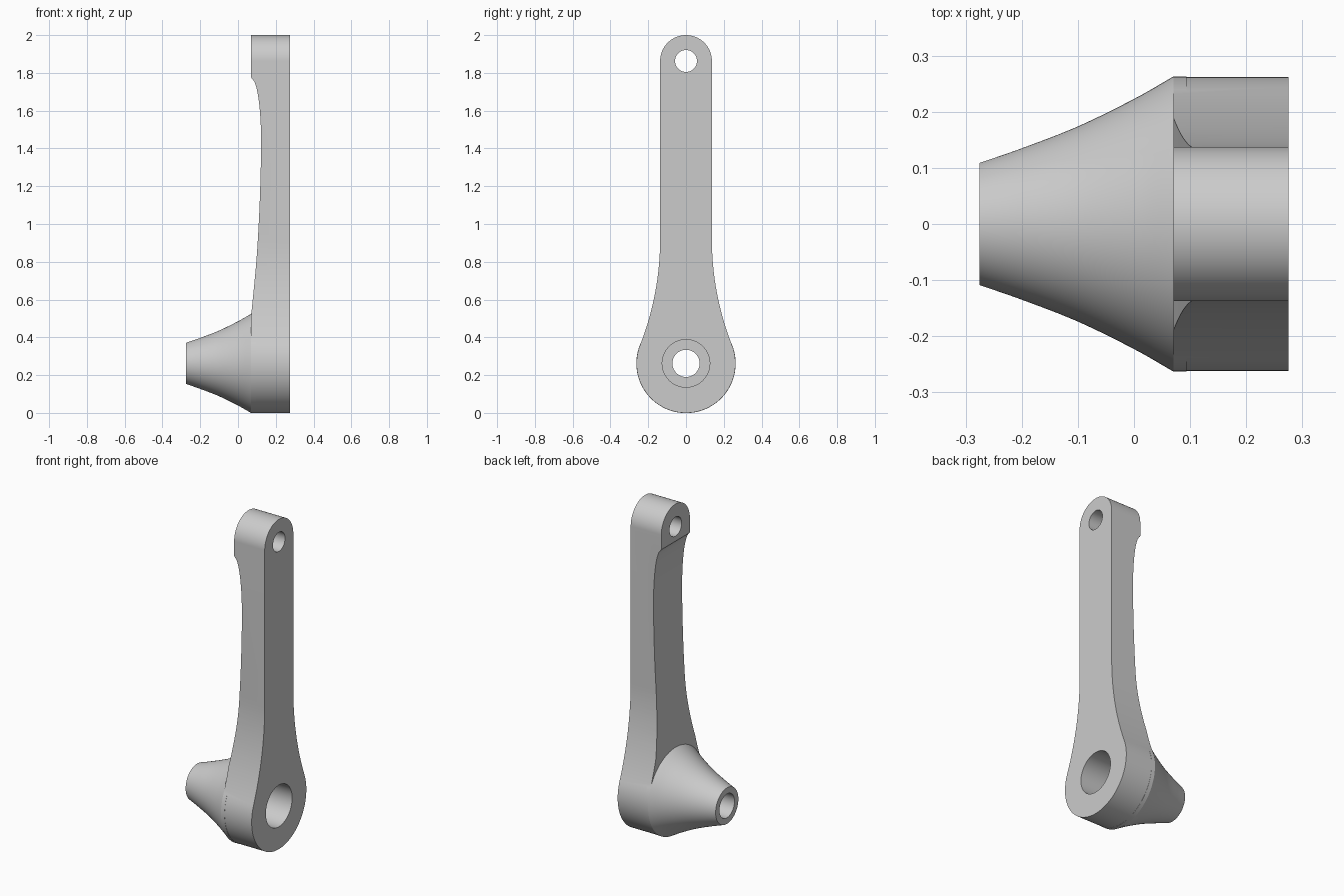
import bpy, bmesh, math
from mathutils import Vector

if "Cube" in bpy.data.objects:
    bpy.data.objects.remove(bpy.data.objects["Cube"], do_unlink=True)

metal = bpy.data.materials.new("light_grey_metal")
metal.use_nodes = True
GREY = (0.6, 0.6, 0.6, 1)
metal.diffuse_color = GREY
metal.node_tree.nodes["Principled BSDF"].inputs["Base Color"].default_value = GREY

BACK, FACE = 0.275, 0.07       # outer and inner planes of the arm
LOW, HIGH = 0.262, 1.863       # heights of the two bores
R_LOW, R_HIGH = 0.262, 0.137   # end radii


def finish(name, bm):
    bmesh.ops.recalc_face_normals(bm, faces=bm.faces)
    mesh = bpy.data.meshes.new(name)
    bm.to_mesh(mesh)
    bm.free()
    mesh.materials.append(metal)
    obj = bpy.data.objects.new(name, mesh)
    bpy.context.collection.objects.link(obj)
    return obj


def prism(name, points, offset):
    """Extrude a closed outline of 3D points along an offset."""
    bm = bmesh.new()
    face = bm.faces.new([bm.verts.new(p) for p in points])
    ext = bmesh.ops.extrude_face_region(bm, geom=[face])
    verts = [v for v in ext["geom"] if isinstance(v, bmesh.types.BMVert)]
    bmesh.ops.translate(bm, verts=verts, vec=offset)
    return finish(name, bm)


def lathe(name, profile, height, steps=96):
    """Turn an (x, radius) profile about the x direction, with end caps."""
    bm = bmesh.new()
    rings = []
    for x, r in profile:
        angles = [2 * math.pi * (i + 0.5) / steps for i in range(steps)]
        rings.append([bm.verts.new((x, r * math.cos(a), height + r * math.sin(a)))
                      for a in angles])
    for a, b in zip(rings, rings[1:]):
        for i in range(steps):
            j = (i + 1) % steps
            bm.faces.new((a[i], a[j], b[j], b[i]))
    bm.faces.new(rings[0])
    bm.faces.new(rings[-1])
    return finish(name, bm)


def combine(target, tool, operation):
    mod = target.modifiers.new("combine", "BOOLEAN")
    mod.operation = operation
    mod.solver = "EXACT"
    mod.object = tool
    bpy.context.view_layer.objects.active = target
    bpy.ops.object.modifier_apply(modifier=mod.name)
    bpy.data.objects.remove(tool, do_unlink=True)


def smooth_curve(points, steps=6):
    """Catmull-Rom curve through 2D points."""
    p = [Vector(q) for q in points]
    p = [2 * p[0] - p[1]] + p + [2 * p[-1] - p[-2]]
    out = []
    for a, b, c, d in zip(p, p[1:], p[2:], p[3:]):
        for i in range(steps):
            t = i / steps
            out.append(0.5 * (2 * b + (c - a) * t + (2 * a - 5 * b + 4 * c - d) * t * t
                              + (3 * b - a - 3 * c + d) * t ** 3))
    return out + [p[-2]]


# Arm outline: round ends joined by a straight and a tangent flare
flare_z = 0.92
dz = flare_z - LOW
R = (R_HIGH ** 2 + dz ** 2 - R_LOW ** 2) / (2 * (R_LOW - R_HIGH))
tangent = math.atan2(dz, R_HIGH + R)
half = []
for i in range(33):
    a = -math.pi / 2 + (tangent + math.pi / 2) * i / 32
    half.append((R_LOW * math.cos(a), LOW + R_LOW * math.sin(a)))
for i in range(1, 17):
    a = tangent * (1 - i / 16)
    half.append((R_HIGH + R - R * math.cos(a), flare_z - R * math.sin(a)))
for i in range(25):
    a = math.pi / 2 * i / 24
    half.append((R_HIGH * math.cos(a), HIGH + R_HIGH * math.sin(a)))
half[-1] = (0, HIGH + R_HIGH)
half[0] = (0, LOW - R_LOW)
outline = half + [(-y, z) for y, z in reversed(half[1:-1])]
crank = prism("crank_arm", [(FACE, y, z) for y, z in outline], (BACK - FACE, 0, 0))

# Scooped relief along the inner face
scoop = smooth_curve([(FACE, 1.775), (0.09, 1.745), (0.107, 1.675), (0.118, 1.57),
                      (0.122, 1.45), (0.12, 1.28), (0.113, 1.07), (0.1, 0.84),
                      (0.085, 0.67), (FACE, 0.52)])
ring = [(x, -0.5, z) for x, z in scoop] + [(-0.1, -0.5, 0.52), (-0.1, -0.5, 1.775)]
combine(crank, prism("relief_cutter", ring, (0, 1, 0)), "DIFFERENCE")

# Flared boss on the inner side
flare = smooth_curve([(-0.275, 0.109), (-0.2, 0.135), (-0.1, 0.174),
                      (0, 0.223), (FACE, 0.263)])
boss = lathe("boss", [tuple(p) for p in flare] + [(0.094, 0.263)], LOW)
combine(crank, boss, "UNION")

# Stepped main bore and plain upper bore
bore = [(-0.4, 0.072), (-0.03, 0.072), (-0.03, 0.126), (0.4, 0.126)]
combine(crank, lathe("main_bore_cutter", bore, LOW), "DIFFERENCE")
combine(crank, lathe("upper_bore_cutter", [(-0.1, 0.058), (0.4, 0.058)], HIGH, 64), "DIFFERENCE")

# Smooth curves with crisp edges
bpy.ops.object.select_all(action="DESELECT")
crank.select_set(True)
bpy.context.view_layer.objects.active = crank
bpy.ops.object.shade_smooth_by_angle(angle=math.radians(25))
